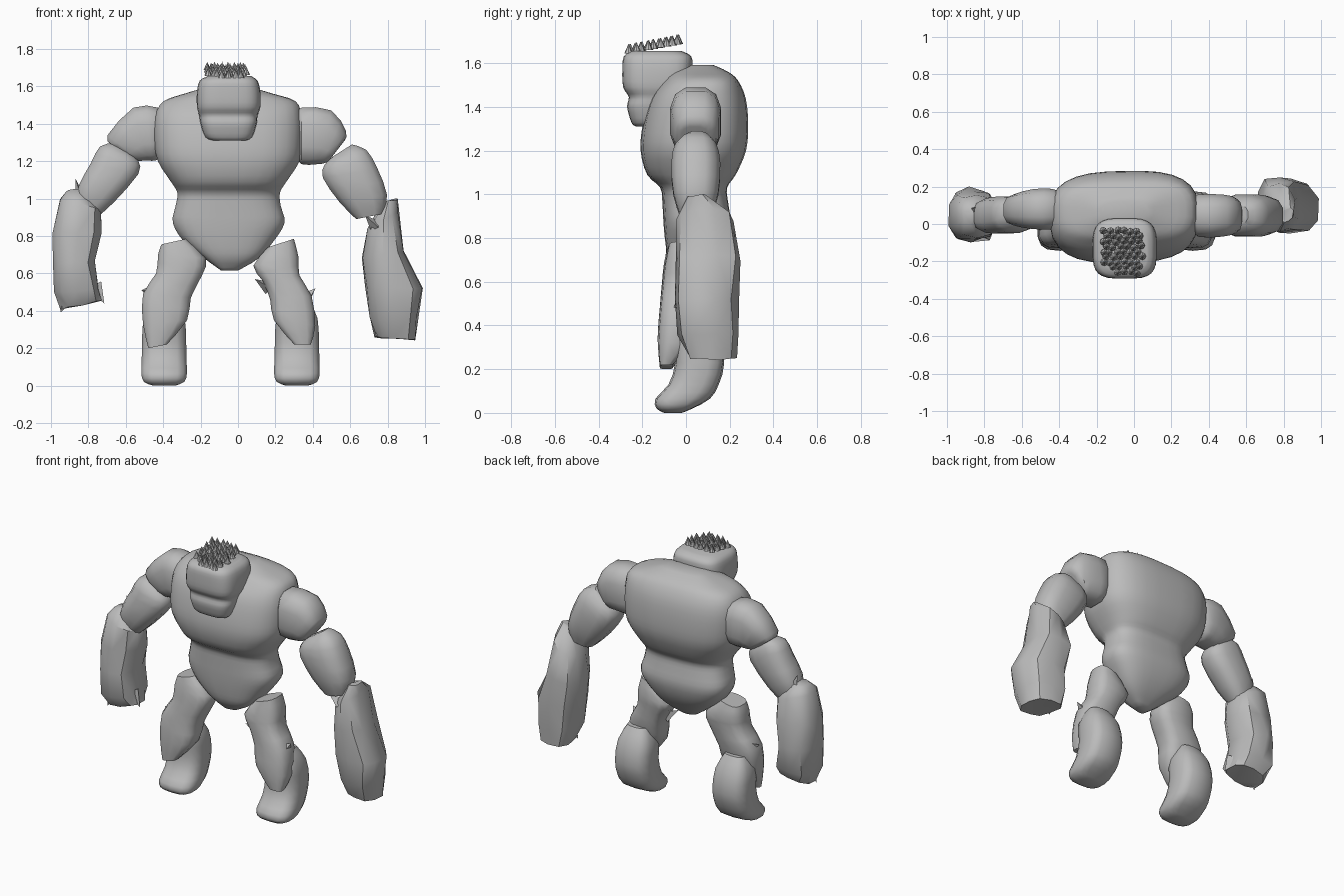
import bpy, bmesh, math, random
from mathutils import Vector

random.seed(4)
stone = bpy.data.materials.new("stone_grey")
stone.diffuse_color = (0.5, 0.5, 0.5, 1)


def finish(name, bm, angle):
    bmesh.ops.recalc_face_normals(bm, faces=bm.faces)
    me = bpy.data.meshes.new(name)
    bm.to_mesh(me)
    bm.free()
    me.materials.append(stone)
    ob = bpy.data.objects.new(name, me)
    bpy.context.collection.objects.link(ob)
    bpy.ops.object.select_all(action='DESELECT')
    ob.select_set(True)
    bpy.context.view_layer.objects.active = ob
    bpy.ops.object.shade_smooth_by_angle(angle=math.radians(angle))
    return ob


def spline(a, b, c, d, t):
    return [0.5 * (2*q + (r-p)*t + (2*p-5*q+4*r-s)*t*t + (3*q-p-3*r+s)*t**3)
            for p, q, r, s in zip(a, b, c, d)]


def loft(name, rings, n=20, power=2.6, steps=3, jitter=0.0, angle=50, shear=0.0, shards=()):
    """Skin rounded-box rings given as (xa, za, xb, zb, y0, y1)."""
    dense = []
    last = len(rings) - 1
    for i in range(last):
        quad = [rings[min(max(i + k, 0), last)] for k in (-1, 0, 1, 2)]
        dense += [spline(*quad, s / steps) for s in range(steps)]
    dense.append(rings[-1])
    bm = bmesh.new()
    loops = []
    for xa, za, xb, zb, y0, y1 in dense:
        loop = []
        for k in range(n):
            a = 2 * math.pi * (k + 0.5) / n
            c, s = math.cos(a), math.sin(a)
            u = math.copysign(abs(c) ** (2 / power), c)
            v = math.copysign(abs(s) ** (2 / power), s)
            p = Vector(((xa+xb)/2 + u*(xb-xa)/2,
                        (y0+y1)/2 + v*((y1-y0)/2 - abs(shear)) + u*shear,
                        (za+zb)/2 + u*(zb-za)/2))
            p += Vector([random.uniform(-jitter, jitter) for _ in range(3)])
            loop.append(bm.verts.new(p))
        loops.append(loop)
    for A, B in zip(loops, loops[1:]):
        for k in range(n):
            bm.faces.new((A[k], A[(k+1) % n], B[(k+1) % n], B[k]))
    bm.faces.new(loops[0])
    bm.faces.new(loops[-1])
    if jitter:
        bmesh.ops.triangulate(bm, faces=bm.faces[:])
    # broken splinters: base centre, tip, half width
    for base, tip, w in shards:
        b, t = Vector(base), Vector(tip)
        d = (t - b).normalized()
        e = d.cross(Vector((0.3, 1, 0.2))).normalized() * w
        f = d.cross(e)
        v = [bm.verts.new(q) for q in (b + e, b - e*0.5 + f, b - e*0.5 - f, t)]
        for tri in ((0, 1, 3), (1, 2, 3), (2, 0, 3), (0, 2, 1)):
            bm.faces.new([v[j] for j in tri])
    return finish(name, bm, angle)


def level(x0, x1, y0, y1, z):
    return (x0, z, x1, z, y0, y1)


# Torso: tapered hips, pinched waist, heavy chest
loft("torso", [level(*r) for r in (
    (-.09, 0, -.03, .05, .615), (-.18, .11, -.08, .12, .68), (-.29, .19, -.10, .18, .77),
    (-.35, .25, -.11, .21, .87), (-.335, .23, -.115, .2, .96), (-.325, .225, -.125, .195, 1.03),
    (-.36, .26, -.185, .235, 1.09), (-.43, .33, -.215, .282, 1.2), (-.45, .345, -.205, .292, 1.32),
    (-.445, .34, -.17, .28, 1.44), (-.40, .31, -.11, .245, 1.52), (-.29, .19, -.07, .20, 1.56),
    (-.18, .08, .01, .13, 1.592))], n=28, power=2.9, shear=.008)

# Head: blocky skull with brow overhang and heavy jaw
loft("head", [level(*r) for r in (
    (-.13, .04, -.23, -.12, 1.31), (-.175, .075, -.25, -.06, 1.328), (-.2, .1, -.27, -.02, 1.40),
    (-.208, .105, -.262, .0, 1.445), (-.22, .12, -.288, .02, 1.49), (-.22, .12, -.292, .03, 1.57),
    (-.205, .105, -.285, .025, 1.63), (-.16, .07, -.25, -.02, 1.655))], n=28, power=3.6)

# Hair: sloping patch of small spikes
bm = bmesh.new()
for j in range(9):
    for i in range(6):
        x = -.16 + .037 * i + (.012 if j % 2 else -.006) + random.uniform(-.008, .008)
        y = -.258 + .0275 * j + random.uniform(-.006, .006)
        if x + y < -.365:
            continue
        g = bmesh.ops.create_cone(bm, cap_ends=True, segments=8, radius1=.02, radius2=0, depth=.045)
        bmesh.ops.translate(bm, verts=g["verts"], vec=(x, y, 1.666 + (y + .262) * .19))
finish("hair_spikes", bm, 30)

# Arms
arm = dict(n=12, steps=2, power=2.8, angle=40)
loft("left_shoulder", [(-.40, 1.23, -.40, 1.46, 0, .17), (-.44, 1.2, -.43, 1.49, -.03, .19),
     (-.48, 1.2, -.56, 1.49, -.03, .19), (-.52, 1.2, -.70, 1.34, -.01, .16),
     (-.56, 1.2, -.68, 1.29, .02, .13)], **arm)
loft("right_shoulder", [(.30, 1.23, .30, 1.45, 0, .12), (.34, 1.18, .34, 1.49, -.07, .16),
     (.42, 1.18, .50, 1.475, -.07, .16), (.47, 1.19, .58, 1.36, -.05, .14),
     (.50, 1.22, .57, 1.31, -.02, .10)], **arm)
loft("left_elbow", [(-.57, 1.24, -.66, 1.3, .02, .12), (-.53, 1.2, -.74, 1.28, -.03, .14),
     (-.53, 1.13, -.79, 1.19, -.05, .15), (-.66, .98, -.85, 1.08, -.05, .14),
     (-.75, .9, -.87, 1.0, -.02, .11)], **arm)
loft("right_elbow", [(.50, 1.22, .61, 1.29, 0, .1), (.46, 1.18, .69, 1.26, -.05, .14),
     (.45, 1.11, .75, 1.16, -.07, .16), (.54, .98, .80, 1.02, -.06, .15),
     (.63, .89, .78, .92, -.03, .12)], **arm)

# Fists: rough broken boulders
rock = dict(n=10, steps=1, jitter=.008, angle=40)
loft("left_fist", [(-.83, 1.05, -.92, 1.04, 0, .10), (-.73, .94, -.95, 1.0, -.07, .15),
     (-.725, .81, -.99, .82, -.09, .18), (-.76, .66, -.995, .66, -.1, .195),
     (-.735, .52, -.99, .5, -.1, .18), (-.725, .46, -.95, .41, -.05, .13)], power=2.7,
     shards=(((-.84, .08, 1.0), (-.87, .08, 1.11), .03), ((-.77, .02, .53), (-.715, 0, .44), .05),
             ((-.9, .0, .5), (-.95, .0, .39), .05)), **rock)
loft("right_fist", [(.77, .97, .85, 1.0, 0, .12), (.69, .84, .86, .93, -.05, .23),
     (.665, .68, .89, .72, -.06, .265), (.68, .52, .995, .52, -.07, .255),
     (.70, .36, .965, .36, -.05, .255), (.73, .26, .945, .24, .0, .25)],
     power=2.5, shear=-.012,
     shards=(((.74, .0, .85), (.68, -.02, .91), .04), ((.77, .1, .32), (.73, .08, .26), .04)), **rock)

# Legs: leaning thighs with knee slabs overlapping the feet
leg = dict(n=14, steps=2, power=3, angle=40)
loft("left_thigh", [(-.41, .755, -.275, .785, -.08, .07), (-.43, .70, -.17, .68, -.1, .09),
     (-.44, .60, -.19, .59, -.11, .08), (-.51, .49, -.25, .47, -.12, .07),
     (-.51, .33, -.27, .35, -.13, .03), (-.48, .2, -.38, .22, -.12, -.06)],
     shards=(((-.46, 0, .5), (-.515, -.03, .51), .04),), **leg)
loft("right_thigh", [(.16, .74, .30, .785, -.08, .07), (.08, .64, .325, .69, -.1, .09),
     (.13, .56, .33, .59, -.11, .08), (.17, .46, .395, .48, -.12, .07),
     (.19, .35, .415, .32, -.13, .03), (.30, .22, .39, .22, -.12, -.06)],
     shards=(((.17, -.03, .52), (.09, -.05, .57), .04), ((.36, -.03, .46), (.415, -.04, .52), .04)), **leg)
for side, off in (("left", -.395), ("right", .315)):
    loft(side + "_foot", [level(off - w, off + w, y0, y1, z) for w, y0, y1, z in (
        (.07, -.03, .09, .45), (.112, -.06, .15, .36), (.12, -.05, .175, .23),
        (.122, -.08, .15, .13), (.124, -.14, .11, .065), (.11, -.135, .03, .02),
        (.06, -.10, -.02, 0))], **leg)
